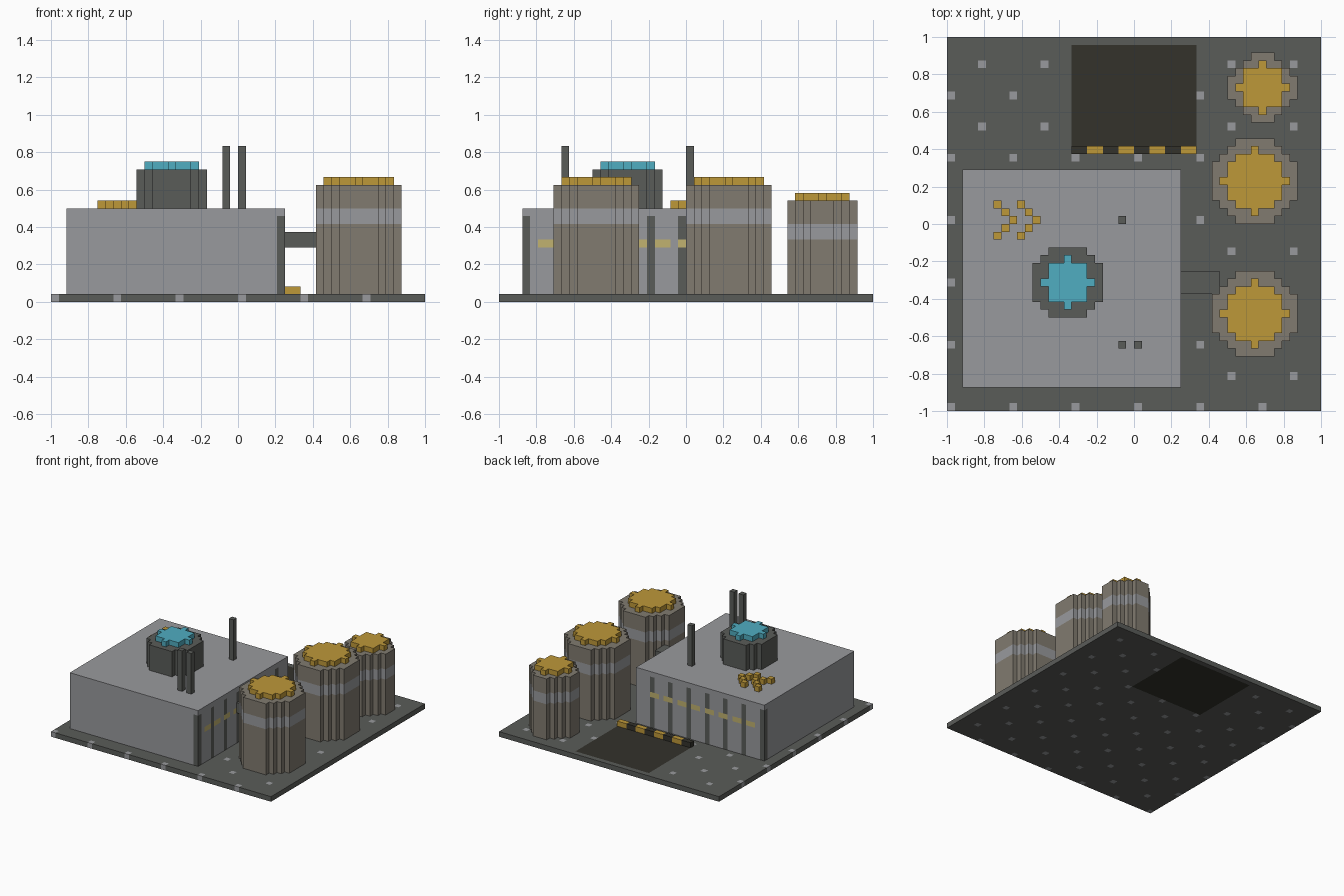
import bpy, bmesh, math

cube = bpy.data.objects.get("Cube")
if cube:
    bpy.data.objects.remove(cube, do_unlink=True)

U = 2 / 48          # one grid unit; the base plate is 48 x 48 units


def linear(c):
    c /= 255
    return c / 12.92 if c <= 0.04045 else ((c + 0.055) / 1.055) ** 2.4


def material(name, r, g, b):
    m = bpy.data.materials.new(name)
    m.use_nodes = True
    col = (linear(r), linear(g), linear(b), 1)
    m.diffuse_color = col
    bsdf = m.node_tree.nodes["Principled BSDF"]
    bsdf.inputs["Base Color"].default_value = col
    bsdf.inputs["Roughness"].default_value = 0.8
    return m


DARK = material("dark grey", 90, 92, 89)
LIGHT = material("light grey", 153, 154, 157)
TAUPE = material("taupe", 129, 123, 112)
YELLOW = material("mustard yellow", 190, 152, 57)
CYAN = material("cyan", 80, 173, 193)
BLACK = material("blackish olive", 51, 50, 43)
WINDOW = material("pale window yellow", 193, 178, 112)


def point(x, y, z):
    return (x * U - 1, y * U - 1, z * U)


def finish(name, bm, mats):
    bmesh.ops.recalc_face_normals(bm, faces=bm.faces)
    me = bpy.data.meshes.new(name)
    bm.to_mesh(me)
    bm.free()
    for m in mats:
        me.materials.append(m)
    ob = bpy.data.objects.new(name, me)
    bpy.context.collection.objects.link(ob)
    return ob


def add_box(bm, xs, ys, zs, rule, mats):
    """Box skin cut along the given lines; rule(x, y, z) colours each cell."""
    verts, cuts = {}, (xs, ys, zs)

    def vert(p):
        if p not in verts:
            verts[p] = bm.verts.new(point(*p))
        return verts[p]

    for axis in range(3):
        a, b = [k for k in range(3) if k != axis]
        for end in (0, -1):
            level = cuts[axis][end]
            for a0, a1 in zip(cuts[a], cuts[a][1:]):
                for b0, b1 in zip(cuts[b], cuts[b][1:]):
                    ring = []
                    for u, v in ((a0, b0), (a1, b0), (a1, b1), (a0, b1)):
                        p = [0, 0, 0]
                        p[axis], p[a], p[b] = level, u, v
                        ring.append(vert(tuple(p)))
                    cell = [0, 0, 0]
                    cell[axis], cell[a], cell[b] = level + end, a0, b0
                    bm.faces.new(ring).material_index = mats.index(rule(*cell))


def block(name, xs, ys, zs, mats, rule=None):
    bm = bmesh.new()
    add_box(bm, xs, ys, zs, rule or (lambda x, y, z: mats[0]), mats)
    return finish(name, bm, mats)


def drum(name, cx, cy, r2, layers):
    """Stepped round column; layers are (bottom, top, material)."""
    n = int(math.sqrt(r2))
    right = []
    for j in range(-n, n + 1):
        w = int(math.sqrt(r2 - j * j)) + 0.5
        for p in ((w, j - 0.5), (w, j + 0.5)):
            if len(right) > 1 and right[-1][0] == right[-2][0] == p[0]:
                right.pop()
            if not right or right[-1] != p:
                right.append(p)
    outline = right + [(-x, y) for x, y in reversed(right)]
    levels = [layers[0][0]] + [l[1] for l in layers]
    mats = list(dict.fromkeys(l[2] for l in layers))
    bm = bmesh.new()
    rings = [[bm.verts.new(point(cx + x, cy + y, z)) for x, y in outline] for z in levels]
    for k, layer in enumerate(layers):
        for i in range(len(outline)):
            j = (i + 1) % len(outline)
            f = bm.faces.new((rings[k][i], rings[k][j], rings[k + 1][j], rings[k + 1][i]))
            f.material_index = mats.index(layer[2])
    bm.faces.new(rings[0]).material_index = mats.index(layers[0][2])
    bm.faces.new(rings[-1]).material_index = mats.index(layers[-1][2])
    return finish(name, bm, mats)


# Base plate with a dark landing pad and a staggered pattern of studs
def plate_rule(x, y, z):
    if 16 <= x < 32 and 33 <= y < 47:
        return BLACK
    return LIGHT if x % 4 == 0 and y % 4 == 0 and (x + y) % 8 == 0 else DARK


lines = sorted({v for k in range(0, 48, 4) for v in (k, k + 1)} | {47, 48})
block("base_plate", lines, lines, [0, 1], [DARK, LIGHT, BLACK], plate_rule)

# Striped kerb in front of the pad
block("hazard_kerb", list(range(16, 33, 2)), [33, 34], [1, 2], [BLACK, YELLOW],
      lambda x, y, z: YELLOW if x % 4 == 2 else BLACK)


# Main hall: dark pilasters and a window row on the back and left walls
def hall_rule(x, y, z):
    on_side, on_back = x == 29, y == 30
    if z >= 11:
        return LIGHT
    if z == 7 and ((on_side and 5 <= y < 28 and y % 3 != 1)
                   or (on_back and 4 <= x < 27 and x % 3 != 0)):
        return WINDOW
    if (on_side and y % 4 == 3 and y < 30) or (on_back and x % 4 == 2 and x < 29):
        return DARK
    return LIGHT


block("main_hall", list(range(2, 31)), list(range(3, 32)), [1, 7, 8, 11, 12],
      [LIGHT, DARK, WINDOW], hall_rule)

# Roof turret
drum("roof_turret", 15.5, 16.5, 20.25, [(12, 17, DARK)])
drum("turret_cap", 15.5, 16.5, 9, [(17, 18, CYAN)])

# Roof masts
for i, (x, y) in enumerate(((22, 8), (24, 8), (22, 24))):
    block(f"roof_mast_{i + 1}", [x, x + 1], [y, y + 1], [12, 20], [DARK])

# Double chevron on the roof
bm = bmesh.new()
for start in (6, 9):
    for j in range(-2, 3):
        x, y = start + 2 - abs(j), 24 + j
        add_box(bm, [x, x + 1], [y, y + 1], [12, 13], lambda *c: YELLOW, [YELLOW])
finish("roof_chevrons", bm, [YELLOW])

# Storage tanks with a pale band and a yellow lid
for i, (x, y, r2, lid, top, band) in enumerate((
        (39.5, 12.5, 30.25, 16, 15, 10),
        (39.5, 29.5, 30.25, 16, 15, 10),
        (40.5, 41.5, 17.5, 9, 13, 8))):
    drum(f"tank_{i + 1}", x, y, r2,
         [(1, band, TAUPE), (band, band + 2, LIGHT), (band + 2, top, TAUPE)])
    drum(f"tank_lid_{i + 1}", x, y, lid, [(top, top + 1, YELLOW)])

# Pipe from the hall to the first tank
block("feed_pipe", [30, 35], [15, 18], [7, 9], [DARK])
